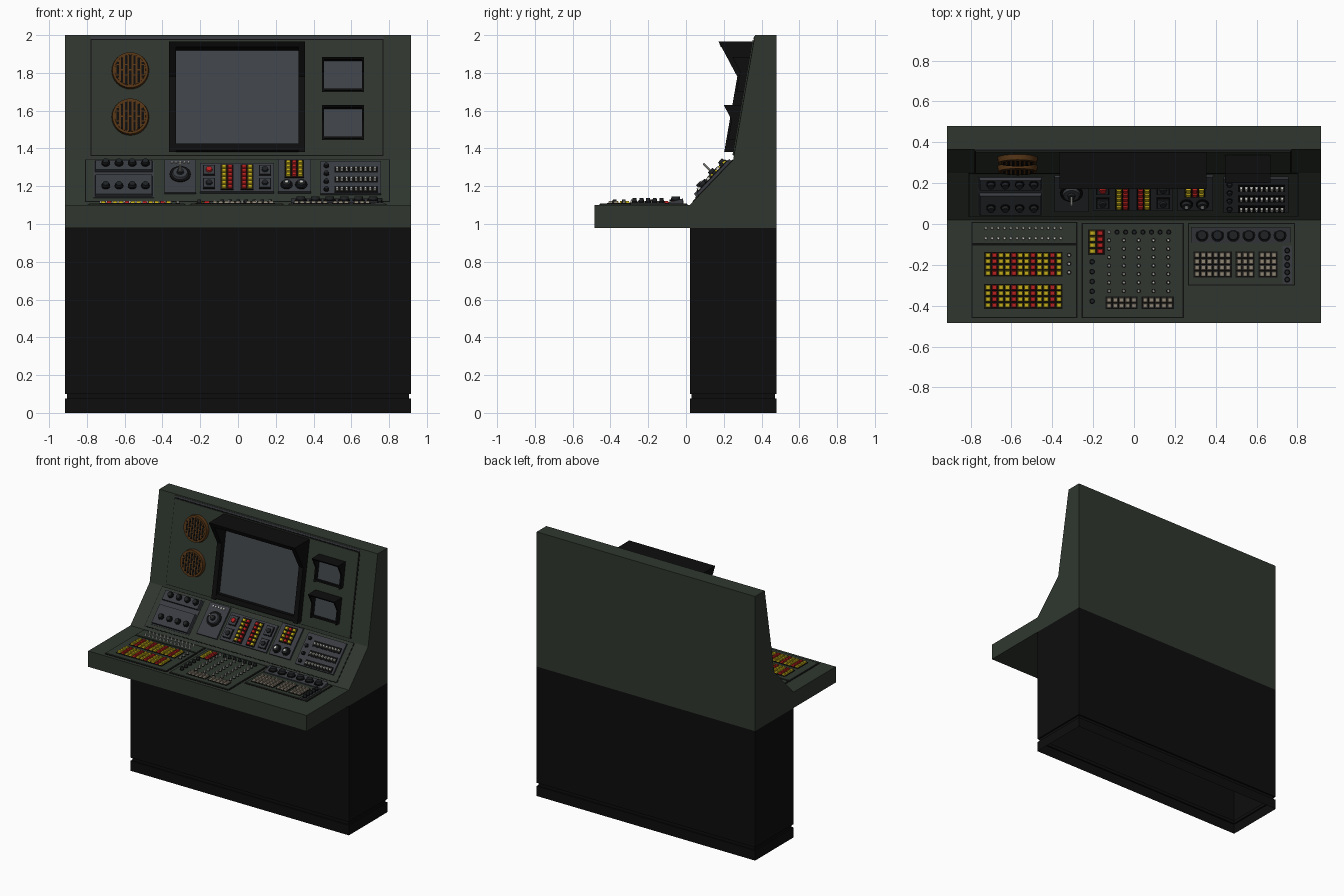
import bpy, bmesh
from math import pi
from mathutils import Matrix, Vector

old = bpy.data.objects.get("Cube")
if old:
    bpy.data.objects.remove(old, do_unlink=True)

# Materials
COLOURS = {
    "cabinet_green": (0.029, 0.038, 0.028), "matte_black": (0.004, 0.004, 0.004),
    "screen_glass": (0.05, 0.057, 0.065), "panel_grey": (0.04, 0.044, 0.052),
    "grille_brown": (0.09, 0.035, 0.008), "key_yellow": (0.55, 0.42, 0.01),
    "key_red": (0.5, 0.015, 0.015), "key_beige": (0.28, 0.24, 0.18),
    "toggle_white": (0.6, 0.6, 0.56), "knob_dark": (0.014, 0.016, 0.018),
}
MATS = []
for name, rgb in COLOURS.items():
    m = bpy.data.materials.new(name)
    m.use_nodes = True
    m.diffuse_color = (*rgb, 1)
    m.node_tree.nodes["Principled BSDF"].inputs["Base Color"].default_value = (*rgb, 1)
    MATS.append(m)
GREEN, BLACK, GLASS, GREY, BROWN, YELLOW, RED, BEIGE, WHITE, DARK = range(10)

# Working surfaces: origin and uphill vector; positions are x, rise and height off the surface
DESK = (Vector((0, 0, 1.1)), Vector((0, 1, 0)))
SLOPE = (Vector((0, 0.02 - 1.1 * 0.958, 0)), Vector((0, 0.958, 1)))
WALL = (Vector((0, 0.25 - 1.34 * 0.174, 0)), Vector((0, 0.174, 1)))
HALF = 0.915


def basis(surface, unit=False):
    origin, up = surface
    x = Vector((1, 0, 0))
    n = x.cross(up).normalized()
    cols = (x, up.normalized() if unit else up, n)
    return Matrix([[c[i] for c in cols] + [origin[i]] for i in range(3)] + [[0, 0, 0, 1]])


def paint(verts, mat):
    for f in {f for v in verts for f in v.link_faces}:
        f.material_index = mat


def box(bm, surf, x0, x1, u0, u1, n0, n1, mat, taper=1):
    vs = bmesh.ops.create_cube(bm, size=1)["verts"]
    mid = Vector((x0 + x1, u0 + u1, n0 + n1)) / 2
    for v in vs:
        k = taper if v.co.z > 0 else 1
        v.co = Vector((v.co.x * k * (x1 - x0), v.co.y * k * (u1 - u0), v.co.z * (n1 - n0))) + mid
        v.co = basis(surf) @ v.co
    paint(vs, mat)


def disc(bm, surf, x, u, r, n0, n1, mat, taper=0.85, segs=16):
    centre = basis(surf) @ Vector((x, u, (n0 + n1) / 2))
    turn = basis(surf, True).to_3x3().to_4x4()
    vs = bmesh.ops.create_cone(bm, cap_ends=True, segments=segs, radius1=r, radius2=r * taper,
                               depth=n1 - n0, matrix=Matrix.Translation(centre) @ turn)["verts"]
    paint(vs, mat)


def prism(bm, profile, x0, x1, mat):
    a, b = [[bm.verts.new((x, y, z)) for y, z in profile] for x in (x0, x1)]
    bm.faces.new(a)
    bm.faces.new(b[::-1])
    for i in range(len(a)):
        j = (i + 1) % len(a)
        bm.faces.new((a[j], a[i], b[i], b[j]))
    paint(a + b, mat)


def panel(bm, surf, x0, x1, u0, u1, mat, n=0.008, seam=0.006):
    box(bm, surf, x0 - seam, x1 + seam, u0 - seam, u1 + seam, -0.002, 0.002, BLACK)
    box(bm, surf, x0, x1, u0, u1, 0, n, mat)


def keys(bm, surf, x0, x1, u0, u1, cols, rows, pattern, n, h=0.012):
    box(bm, surf, x0 - .003, x1 + .003, u0 - .003, u1 + .003, n - .003, n + .002, BLACK)
    dx, du = (x1 - x0) / cols, (u1 - u0) / rows
    for i in range(cols):
        for j in range(rows):
            x, u = x0 + i * dx, u0 + j * du
            box(bm, surf, x + dx * .08, x + dx * .92, u + du * .08, u + du * .92, n, n + h,
                pattern[i % len(pattern)], 0.75)


def span(a, b, count):
    return [a + (b - a) * i / (count - 1) for i in range(count)]


def knob(bm, surf, x, u, r, n, h=0.022):
    disc(bm, surf, x, u, r, n, n + h * .3, BLACK, 1)
    disc(bm, surf, x, u, r * .8, n, n + h, DARK)


def finish(bm, name):
    bmesh.ops.recalc_face_normals(bm, faces=bm.faces)
    me = bpy.data.meshes.new(name)
    bm.to_mesh(me)
    bm.free()
    ob = bpy.data.objects.new(name, me)
    bpy.context.collection.objects.link(ob)
    for m in MATS:
        me.materials.append(m)
    bpy.ops.object.select_all(action="DESELECT")
    ob.select_set(True)
    bpy.context.view_layer.objects.active = ob
    bpy.ops.object.shade_smooth_by_angle(angle=pi / 6)


# Open-bottomed pedestal with a shadow groove above the plinth
bm = bmesh.new()
rings = []
for z, d in ((0, 0), (.075, 0), (.075, .01), (.1, .01), (.1, 0), (.98, 0)):
    x, y0, y1 = HALF - d, .02 + d, .48 - d
    rings.append([bm.verts.new(c) for c in ((-x, y0, z), (x, y0, z), (x, y1, z), (-x, y1, z))])
for lo, hi in zip(rings, rings[1:]):
    for i in range(4):
        j = (i + 1) % 4
        bm.faces.new((lo[i], lo[j], hi[j], hi[i]))
paint(bm.verts, BLACK)
finish(bm, "pedestal")

# Cabinet shell
bm = bmesh.new()
prism(bm, [(-.485, .98), (-.485, 1.1), (.02, 1.1), (.25, 1.34), (.365, 2), (.48, 2), (.48, .98)],
      -HALF, HALF, GREEN)
panel(bm, WALL, -.775, .765, 1.365, 1.972, GREEN)
box(bm, WALL, -.78, .77, 1.98, 1.992, 0, .004, GREY)
panel(bm, SLOPE, -.805, .8, 1.12, 1.335, GREEN, .004, .004)
finish(bm, "cabinet")


# Hooded screens
def screen(name, x0, x1, z0, z1, side, top, kink, proud, tip):
    bm = bmesh.new()
    face = lambda z: .25 + .174 * (z - 1.34)
    prof = [(face(z0), z0), (face(z0) - proud, z0), (face(kink) - proud, kink), (tip, z1), (face(z1), z1)]
    for a in (x0, x1 - side):
        prism(bm, prof, a, a + side, BLACK)
    prism(bm, [(face(z1), z1), (tip, z1), (tip + .012, z1 - top * .6), (face(z1), z1 - top)],
          x0 + side, x1 - side, BLACK)
    box(bm, WALL, x0 + side, x1 - side, z0, z0 + side, 0, proud * .95, BLACK)
    box(bm, WALL, x0 + side, x1 - side, z0 + side, z1 - top, 0, .014, GLASS)
    finish(bm, name)


screen("main_screen", -.365, .355, 1.38, 1.967, .036, .05, 1.78, .055, .172)
screen("upper_small_screen", .445, .667, 1.70, 1.885, .011, .024, 1.805, .045, .246)
screen("lower_small_screen", .445, .667, 1.445, 1.63, .011, .024, 1.55, .045, .2)

# Round speaker grilles with staggered slots
for label, z in (("upper", 1.81), ("lower", 1.565)):
    bm = bmesh.new()
    disc(bm, WALL, -.57, z, .1, 0, .034, BROWN, .95, 32)
    disc(bm, WALL, -.57, z, .084, .03, .036, BROWN, .97, 32)
    for i in range(-3, 4):
        reach = (.078 ** 2 - (i * .022) ** 2) ** .5
        cuts = [(-reach, -.03), (-.024, .024), (.03, reach)] if i % 2 else [(-reach, -.004), (.004, reach)]
        for a, b in cuts:
            box(bm, WALL, -.576 + i * .022, -.564 + i * .022, z + a, z + b, .034, .038, BLACK)
    finish(bm, label + "_speaker")

# Slope: twin knob blocks
bm = bmesh.new()
panel(bm, SLOPE, -.765, -.445, 1.135, 1.325, GREY)
for u0, u1, uk in ((1.27, 1.322, 1.303), (1.14, 1.245, 1.183)):
    box(bm, SLOPE, -.76, -.45, u0, u1, 0, .026, GREY, .96)
    for x in span(-.7, -.49, 4):
        knob(bm, SLOPE, x, uk, .023, .026)
finish(bm, "knob_blocks")

# Slope: dial with lever
bm = bmesh.new()
panel(bm, SLOPE, -.39, -.222, 1.155, 1.33, GREY, .018)
disc(bm, SLOPE, -.306, 1.25, .056, .018, .024, BLACK, 1, 24)
disc(bm, SLOPE, -.306, 1.25, .045, .02, .036, GREY, .85, 24)
disc(bm, SLOPE, -.306, 1.25, .02, .03, .05, DARK)
disc(bm, SLOPE, -.306, 1.25, .006, .05, .1, WHITE, .9, 8)
for x in span(-.35, -.262, 5):
    disc(bm, SLOPE, x, 1.312, .006, .018, .026, WHITE, 1, 8)
finish(bm, "dial_panel")

# Slope: central key panel
bm = bmesh.new()
panel(bm, SLOPE, -.2, .19, 1.16, 1.31, GREY, .018)
keys(bm, SLOPE, -.09, -.026, 1.17, 1.298, 2, 6, (YELLOW, RED), .02)
keys(bm, SLOPE, .016, .08, 1.17, 1.298, 2, 6, (RED, YELLOW), .02)
for x in (-.153, .143):
    for u in (1.2, 1.27):
        box(bm, SLOPE, x - .032, x + .032, u - .027, u + .027, .018, .022, BLACK)
        box(bm, SLOPE, x - .026, x + .026, u - .022, u + .022, .02, .026, GREY)
        disc(bm, SLOPE, x, u, .018, .025, .036, RED if x < 0 and u > 1.25 else DARK)
finish(bm, "centre_key_panel")

# Slope: key and knob panel
bm = bmesh.new()
panel(bm, SLOPE, .213, .386, 1.16, 1.332, GREY, .018)
keys(bm, SLOPE, .25, .346, 1.235, 1.32, 3, 4, (YELLOW, RED, YELLOW), .02)
for x in (.257, .335):
    knob(bm, SLOPE, x, 1.195, .032, .018)
    disc(bm, SLOPE, x, 1.195, .01, .03, .044, WHITE)
finish(bm, "key_knob_panel")

# Slope: switch panel
bm = bmesh.new()
panel(bm, SLOPE, .438, .757, 1.15, 1.322, GREY, .018)
for u in (1.17, 1.222, 1.275):
    box(bm, SLOPE, .51, .74, u - .016, u + .016, .018, .021, BLACK)
    for x in span(.525, .725, 9):
        box(bm, SLOPE, x - .007, x + .007, u - .008, u + .008, .02, .034, WHITE, .7)
for u in span(1.17, 1.295, 4):
    knob(bm, SLOPE, .468, u, .015, .018, .016)
finish(bm, "switch_panel")

# Desk: left key panel
bm = bmesh.new()
panel(bm, DESK, -.79, -.283, -.455, -.106, GREEN)
panel(bm, DESK, -.79, -.283, -.094, .005, GREEN)
for u0 in (-.255, -.412):
    keys(bm, DESK, -.73, -.352, u0, u0 + .116, 12, 4, (YELLOW, RED, YELLOW), .009)
for x in span(-.725, -.358, 13):
    for u in (-.02, -.07):
        disc(bm, DESK, x, u, .008, .008, .024, WHITE, .7, 8)
for u in (-.152, -.195, -.237):
    disc(bm, DESK, -.318, u, .012, .008, .012, BLACK, 1, 12)
    disc(bm, DESK, -.318, u, .008, .01, .022, WHITE, .8, 8)
finish(bm, "left_desk_panel")

# Desk: centre toggle panel
bm = bmesh.new()
panel(bm, DESK, -.25, .238, -.455, .0, GREEN)
keys(bm, DESK, -.222, -.146, -.148, -.03, 2, 4, (YELLOW, RED), .009)
for u in span(-.185, -.378, 5):
    knob(bm, DESK, -.205, u, .014, .008)
for x in span(-.083, .17, 7):
    knob(bm, DESK, x, -.04, .013, .008)
for x in span(-.122, .168, 5):
    for u in span(-.08, -.328, 7):
        disc(bm, DESK, x, u, .011, .008, .011, BLACK, 1, 10)
        disc(bm, DESK, x, u, .008, .008, .026, WHITE, .7, 8)
disc(bm, DESK, -.122, -.04, .008, .008, .026, WHITE, .7, 8)
for x in (-.137, .04):
    keys(bm, DESK, x, x + .152, -.414, -.358, 5, 2, (BEIGE,), .009)
finish(bm, "centre_desk_panel")

# Desk: right keypad panel
bm = bmesh.new()
panel(bm, DESK, .27, .782, -.295, .0, GREEN)
prism(bm, [(-.093, 1.1), (-.093, 1.115), (-.015, 1.135), (-.015, 1.1)], .28, .765, GREY)
for x in span(.333, .715, 6):
    knob(bm, DESK, x, -.055, .032, .022, .024)
for x0, x1, c in ((.294, .476, 6), (.5, .588, 3), (.612, .7, 3)):
    keys(bm, DESK, x0, x1, -.26, -.137, c, 4, (BEIGE,), .009)
box(bm, DESK, .726, .774, -.294, -.108, .006, .014, GREY)
for u in span(-.13, -.272, 5):
    knob(bm, DESK, .75, u, .015, .014, .024)
finish(bm, "right_desk_panel")
